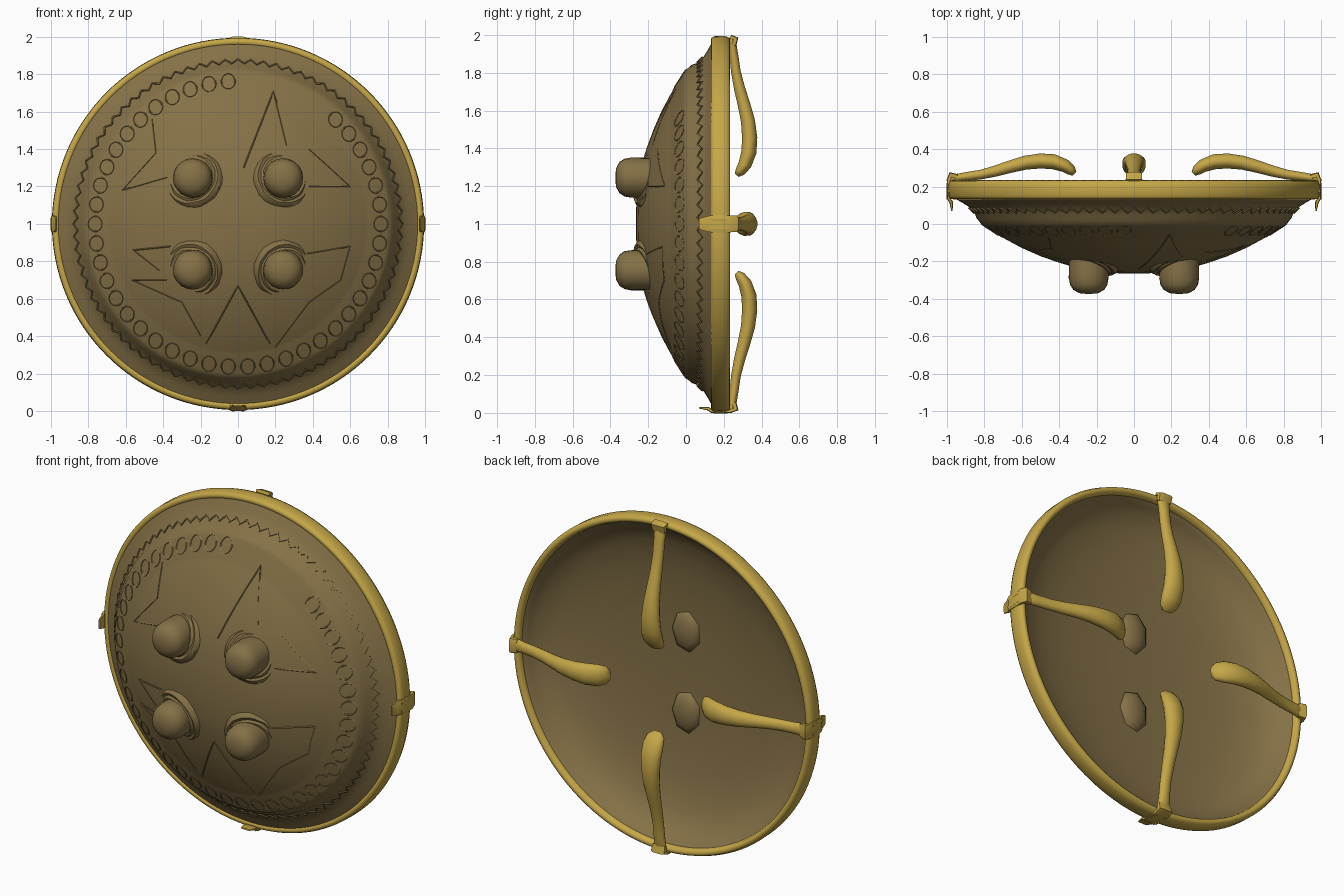
import bpy, bmesh, math, random
from mathutils import Vector, Matrix

if "Cube" in bpy.data.objects:
    bpy.data.objects.remove(bpy.data.objects["Cube"])

random.seed(4)
CENTRE = Vector((0, 0, 1))


def material(name, rgb):
    m = bpy.data.materials.new(name)
    m.diffuse_color = (*rgb, 1)
    m.use_nodes = True
    m.node_tree.nodes["Principled BSDF"].inputs["Base Color"].default_value = m.diffuse_color
    return m


BRONZE = material("dull bronze", (0.235, 0.165, 0.063))
GOLD = material("gold", (0.56, 0.385, 0.065))


def finish(name, bm, mat, angle=40):
    bmesh.ops.recalc_face_normals(bm, faces=bm.faces)
    me = bpy.data.meshes.new(name)
    bm.to_mesh(me)
    bm.free()
    ob = bpy.data.objects.new(name, me)
    bpy.context.collection.objects.link(ob)
    me.materials.append(mat)
    bpy.ops.object.select_all(action='DESELECT')
    ob.select_set(True)
    bpy.context.view_layer.objects.active = ob
    bpy.ops.object.shade_smooth_by_angle(angle=math.radians(angle))
    return ob


def loft(bm, rings, loop=False, caps=False):
    """Join rings of points with quads."""
    vs = [[bm.verts.new(p) for p in ring] for ring in rings]
    n = len(vs[0])
    for i in range(len(vs) if loop else len(vs) - 1):
        a, b = vs[i], vs[(i + 1) % len(vs)]
        for j in range(n):
            bm.faces.new((a[j], a[(j + 1) % n], b[(j + 1) % n], b[j]))
    if caps:
        bm.faces.new(vs[0])
        bm.faces.new(vs[-1])


def lathe(bm, profile, seg, centre=CENTRE, loop=False, wobble=0, rot=None):
    """Spin an (r, y) profile about an axis along y."""
    rings = []
    for r, y in profile:
        ring = []
        for k in range(seg):
            a = 2 * math.pi * k / seg
            rr = r * (1 + random.uniform(-wobble, wobble))
            p = Vector((rr * math.cos(a), y, rr * math.sin(a)))
            ring.append(centre + (rot @ p if rot else p))
        rings.append(ring)
    loft(bm, rings, loop, not loop)


# Shield dish: stepped outer face and smooth, shallower hollow inside
OUTER = [(0.01, -.265), (.1, -.263), (.2, -.254), (.3, -.235), (.4, -.207), (.5, -.172),
         (.6, -.128), (.68, -.085), (.7, -.073), (.71, -.07), (.8, -.012), (.815, -.006),
         (.825, .012), (.842, .03), (.85, .055), (.87, .075), (.885, .093), (.92, .115),
         (.965, .14)]
INNER = [(.965, .21), (.948, .2), (.93, .165), (.9, .13), (.85, .094), (.8, .07), (.7, .04),
         (.6, .022), (.45, .004), (.3, -.005), (.15, -.009), (.01, -.01)]
bm = bmesh.new()
lathe(bm, OUTER + INNER, 128)
finish("shield_dish", bm, BRONZE, 50)

# Rounded rim band
bm = bmesh.new()
lathe(bm, [(.955, .145), (.965, .132), (.985, .134), (.993, .15), (.995, .205),
           (.985, .23), (.97, .234), (.955, .226), (.95, .2)], 128, loop=True)
finish("rim", bm, GOLD, 60)


def surface_y(r):
    for (r0, y0), (r1, y1) in zip(OUTER, OUTER[1:]):
        if r0 <= r <= r1:
            return y0 + (y1 - y0) * (r - r0) / (r1 - r0)
    return OUTER[0][1]


def on_shield(x, z, lift=0.0):
    return Vector((x, surface_y(math.hypot(x, z)) - lift, z)) + CENTRE


def bead(bm, pts, w, closed):
    """Raised diamond-section line following points on the dish."""
    rings, n = [], len(pts)
    for i, p in enumerate(pts):
        a = pts[(i - 1) % n if closed else max(i - 1, 0)]
        b = pts[(i + 1) % n if closed else min(i + 1, n - 1)]
        side = (b - a).cross(Vector((0, 1, 0))).normalized() * w
        up = Vector((0, -w, 0))
        rings.append([p + side, p + up, p - side, p - up])
    loft(bm, rings, closed, not closed)


def polar(r, a):
    return r * math.cos(a), r * math.sin(a)


# Zigzag border
bm = bmesh.new()
teeth = 80
bead(bm, [on_shield(*polar(.858 if k % 2 else .88, math.pi * k / teeth), .002)
          for k in range(2 * teeth)], .007, True)
finish("zigzag_border", bm, BRONZE, 30)

# Chain of small circles, with a worn gap at the upper right
bm = bmesh.new()
for k in range(46):
    a = 2 * math.pi * k / 46
    if math.radians(50) < a < math.radians(88):
        continue
    cx, cz = polar(.765, a)
    bead(bm, [on_shield(cx + .037 * math.cos(t), cz + .041 * math.sin(t))
              for t in (2 * math.pi * j / 14 for j in range(14))], .004, True)
finish("circle_chain", bm, BRONZE, 60)

# Leaf-shaped engraved ridges on the middle of the dish
LEAVES = [[(-.17, -.64), (0, -.33), (.17, -.64)],
          [(.03, .3), (.19, .71), (.26, .42)],
          [(-.38, .25), (-.62, .18), (-.44, .38), (-.46, .56)],
          [(.38, .2), (.6, .2), (.47, .32), (.38, .4)],
          [(-.36, -.12), (-.56, -.14), (-.42, -.25)],
          [(-.38, -.3), (-.57, -.3), (-.3, -.42), (-.2, -.6)],
          [(.37, -.16), (.6, -.12), (.55, -.3), (.38, -.42), (.2, -.66)]]
bm = bmesh.new()
for leaf in LEAVES:
    pts = []
    for (x0, z0), (x1, z1) in zip(leaf, leaf[1:]):
        pts += [on_shield(x0 + (x1 - x0) * t / 8, z0 + (z1 - z0) * t / 8) for t in range(8)]
    bead(bm, pts + [on_shield(*leaf[-1])], .004, False)
finish("leaf_ridges", bm, BRONZE, 60)

# Four bosses with rough collars
for sx, side in ((-1, "left"), (1, "right")):
    for sz, level in ((-1, "lower"), (1, "upper")):
        c = Vector((.242 * sx, 0, 1 + .245 * sz))
        bm = bmesh.new()
        lathe(bm, [(.104, -.15), (.106, -.24), (.106, -.29), (.1, -.325), (.083, -.352),
                   (.05, -.37), (.01, -.374)], 20, c, wobble=.012)
        finish(f"boss_{level}_{side}", bm, BRONZE, 50)
        tilt = Matrix.Rotation(-.3 * sz, 3, 'X') @ Matrix.Rotation(.3 * sx, 3, 'Z')
        bm = bmesh.new()
        lathe(bm, [(.166, .04), (.158, .0), (.144, -.014), (.13, -.01), (.118, -.022), (.09, -.02)],
              28, c + Vector((0, -.207, 0)), wobble=.02, rot=tilt)
        finish(f"boss_collar_{level}_{side}", bm, BRONZE, 40)

# Two low wedge mounds inside the dish
for s, level in ((-1, "lower"), (1, "upper")):
    bm = bmesh.new()
    lathe(bm, [(.12, -.03), (.105, .005), (.08, .022), (.04, .032), (.005, .035)], 7,
          Vector((0, 0, 1 + .245 * s)), rot=Matrix.Diagonal((.85, 1, 1.15)))
    finish(f"inner_mound_{level}", bm, BRONZE, 60)

# Four grips: (radial, y, half width, half thickness), built pointing along +x
GRIP = [(.985, .24, .042, .014), (.95, .246, .038, .022), (.9, .253, .034, .024),
        (.82, .264, .033, .026), (.74, .283, .035, .03), (.66, .307, .04, .034),
        (.58, .328, .048, .038), (.5, .337, .056, .041), (.43, .333, .063, .041),
        (.37, .312, .064, .036), (.335, .286, .054, .028), (.318, .268, .03, .014)]
CLAMP = [(.945, .252, .042, .015), (.98, .262, .045, .017), (.99, .235, .046, .012),
         (.99, .19, .048, .01), (.99, .135, .046, .01), (.978, .118, .044, .01),
         (.973, .07, .03, .004)]


def strap(bm, path, seg, power, turn):
    rings = []
    for i, (r, y, w, t) in enumerate(path):
        a, b = path[max(i - 1, 0)], path[min(i + 1, len(path) - 1)]
        d = Vector((b[0] - a[0], b[1] - a[1])).normalized()
        ring = []
        for k in range(seg):
            ang = 2 * math.pi * (k + .5) / seg
            c, s = math.cos(ang), math.sin(ang)
            u = w * math.copysign(abs(c) ** power, c)
            v = t * math.copysign(abs(s) ** power, s)
            ring.append(CENTRE + turn @ Vector((r - d.y * v, y + d.x * v, u)))
        rings.append(ring)
    loft(bm, rings, False, True)


for k, side in enumerate(("right", "top", "left", "bottom")):
    turn = Matrix.Rotation(-k * math.pi / 2, 3, 'Y')
    # the upright pair reaches slightly further in
    reach = .09 if k % 2 else 0
    bm = bmesh.new()
    strap(bm, [(r - reach * (.985 - r), y, w, t) for r, y, w, t in GRIP], 16, 1, turn)
    finish(f"grip_{side}", bm, GOLD, 60)
    bm = bmesh.new()
    strap(bm, CLAMP[:3] if side == "top" else CLAMP, 8, .5, turn)
    # raised bands across the clamp
    if side != "top":
        for w in (-.026, .026):
            band = [(.999, .22, .008, .005), (.998, .19, .008, .005), (.997, .13, .008, .005)]
            strap(bm, band, 6, 1, Matrix.Rotation(w, 3, 'Y') @ turn)
    finish(f"rim_clamp_{side}", bm, GOLD, 40)
